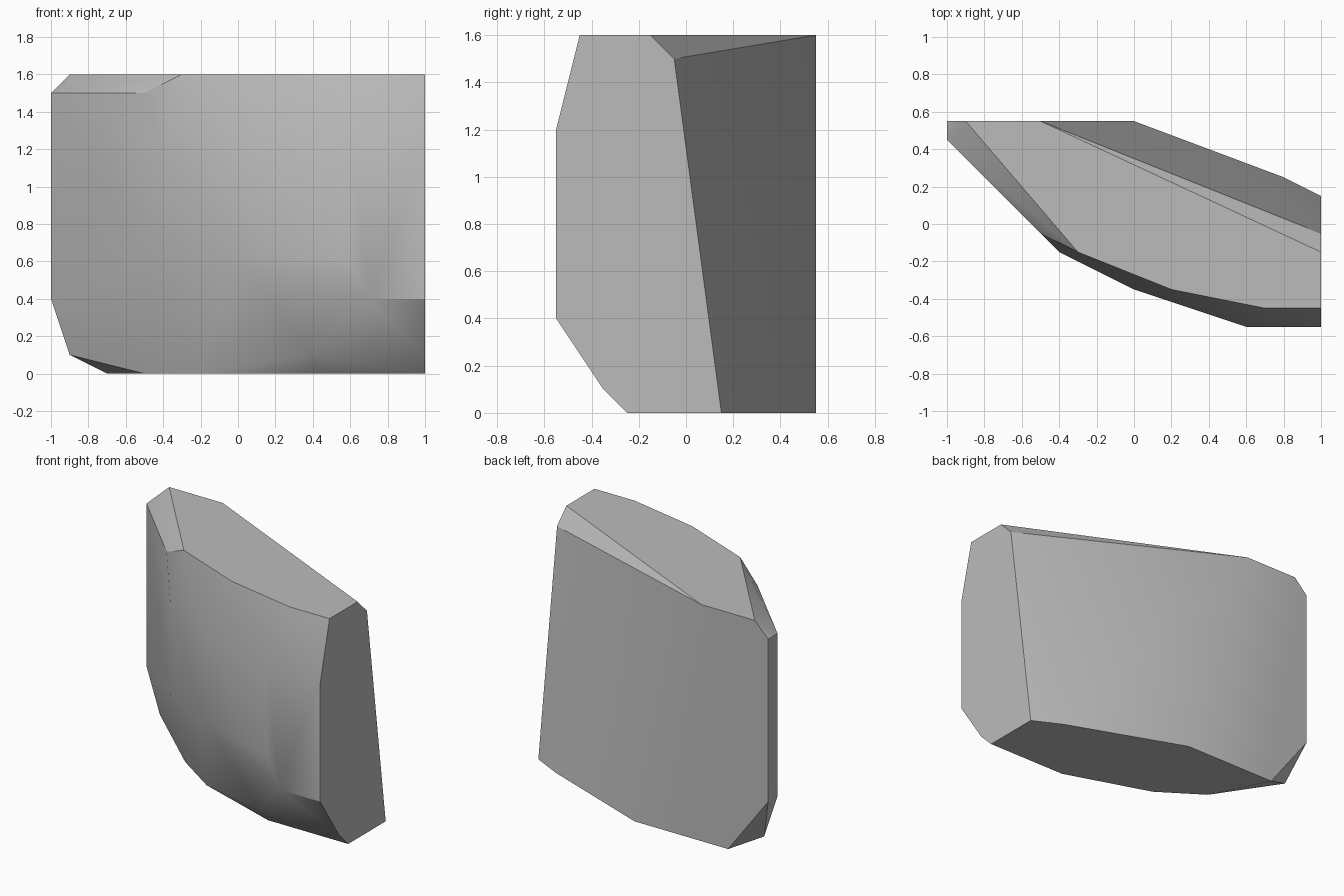
import bpy
import bmesh
import math

default = bpy.data.objects.get("Cube")
if default:
    bpy.data.objects.remove(default, do_unlink=True)


def flat_material(name, level):
    mat = bpy.data.materials.new(name)
    mat.use_nodes = True
    colour = (level, level, level, 1)
    mat.diffuse_color = colour
    mat.node_tree.nodes["Principled BSDF"].inputs["Base Color"].default_value = colour
    return mat


# Outline corners of the stone, one horizontal level at a time: height -> (x, y)
levels = {
    # flat base
    0: [(1, .15), (.8, .25), (0, .55), (-.7, .55), (-.5, .15), (-.2, -.05), (.4, -.25), (1, -.25)],
    # chipped lower edge
    .1: [(-.9, .45), (.4, -.35), (1, -.35)],
    # lower rim of the bulging front
    .4: [(-1, .55), (-1, .45), (.7, -.55), (1, -.55)],
    .6: [(-.4, -.15), (0, -.35), (.6, -.55)],
    # upper rim of the bulging front
    1.2: [(-.4, -.15), (0, -.35), (.6, -.55), (1, -.55)],
    # chipped upper edge
    1.5: [(-1, .55), (-1, .45), (-.5, -.05), (1, -.05)],
    # flat top
    1.6: [(-.9, .55), (-.5, .55), (1, -.15), (1, -.45), (.7, -.45), (.2, -.35), (-.3, -.15)],
}

# Wrap the corners in a convex skin
bm = bmesh.new()
for z, outline in levels.items():
    for x, y in outline:
        bm.verts.new((x, y, z))
hull = bmesh.ops.convex_hull(bm, input=bm.verts[:])
spare = {v for key in ("geom_interior", "geom_unused") for v in hull[key]
         if isinstance(v, bmesh.types.BMVert)}
bmesh.ops.delete(bm, geom=list(spare), context="VERTS")

# Merge triangles into clean flat facets
bmesh.ops.dissolve_limit(bm, angle_limit=math.radians(1), verts=bm.verts[:], edges=bm.edges[:])
bmesh.ops.recalc_face_normals(bm, faces=bm.faces[:])

mesh = bpy.data.meshes.new("rock_slab")
bm.to_mesh(mesh)
bm.free()
mesh.materials.append(flat_material("stone_grey", .5))
rock = bpy.data.objects.new("rock_slab", mesh)
bpy.context.collection.objects.link(rock)

# Soft front and back, crisp chipped edges
bpy.ops.object.select_all(action="DESELECT")
rock.select_set(True)
bpy.context.view_layer.objects.active = rock
bpy.ops.object.shade_smooth_by_angle(angle=math.radians(30))
